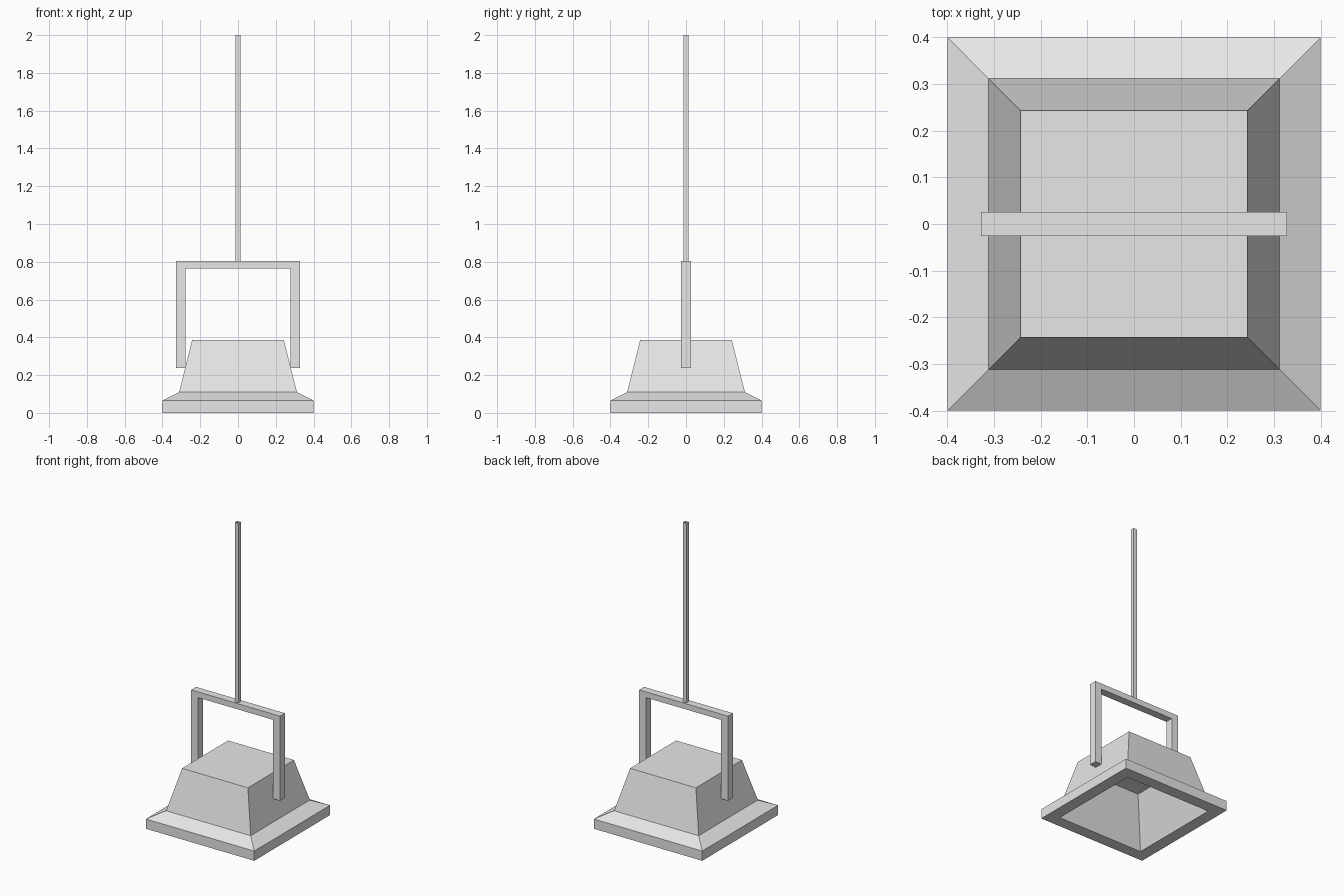
import bpy
import bmesh

cube = bpy.data.objects.get("Cube")
if cube:
    bpy.data.objects.remove(cube, do_unlink=True)

# Single plain grey material
grey = bpy.data.materials.new("light_grey")
grey.use_nodes = True
grey.diffuse_color = (0.8, 0.8, 0.8, 1)
grey.node_tree.nodes["Principled BSDF"].inputs["Base Color"].default_value = (0.8, 0.8, 0.8, 1)


def finish(name, bm):
    bmesh.ops.recalc_face_normals(bm, faces=bm.faces)
    mesh = bpy.data.meshes.new(name)
    bm.to_mesh(mesh)
    bm.free()
    mesh.materials.append(grey)
    obj = bpy.data.objects.new(name, mesh)
    bpy.context.collection.objects.link(obj)
    return obj


def square_loft(name, profile, cap_start=False, cap_end=False):
    """Join square rings given as (half width, height)."""
    bm = bmesh.new()
    rings = [[bm.verts.new((sx * r, sy * r, z))
              for sx, sy in ((-1, -1), (1, -1), (1, 1), (-1, 1))]
             for r, z in profile]
    for low, high in zip(rings, rings[1:]):
        for i in range(4):
            j = (i + 1) % 4
            bm.faces.new((low[i], low[j], high[j], high[i]))
    if cap_start:
        bm.faces.new(rings[0])
    if cap_end:
        bm.faces.new(rings[-1])
    return finish(name, bm)


# Hollow bell: crown, flared lip, flat rim, then the cavity up to its ceiling
square_loft("bell", [(0.243, 0.385), (0.312, 0.11), (0.4, 0.065), (0.4, 0.0),
                     (0.32, 0.0), (0.2, 0.305)], cap_start=True, cap_end=True)

# Hanger frame: upside-down U extruded along y
half = [(0.278, 0.765), (0.278, 0.238), (0.328, 0.238), (0.328, 0.803)]
outline = half + [(-x, z) for x, z in reversed(half)]
bm = bmesh.new()
face = bm.faces.new([bm.verts.new((x, -0.026, z)) for x, z in outline])
extruded = bmesh.ops.extrude_face_region(bm, geom=[face])["geom"]
bmesh.ops.translate(bm, vec=(0, 0.052, 0),
                    verts=[v for v in extruded if isinstance(v, bmesh.types.BMVert)])
finish("hanger_frame", bm)

# Square rod, an open tube
square_loft("hanging_rod", [(0.013, 0.803), (0.013, 2.0)])
